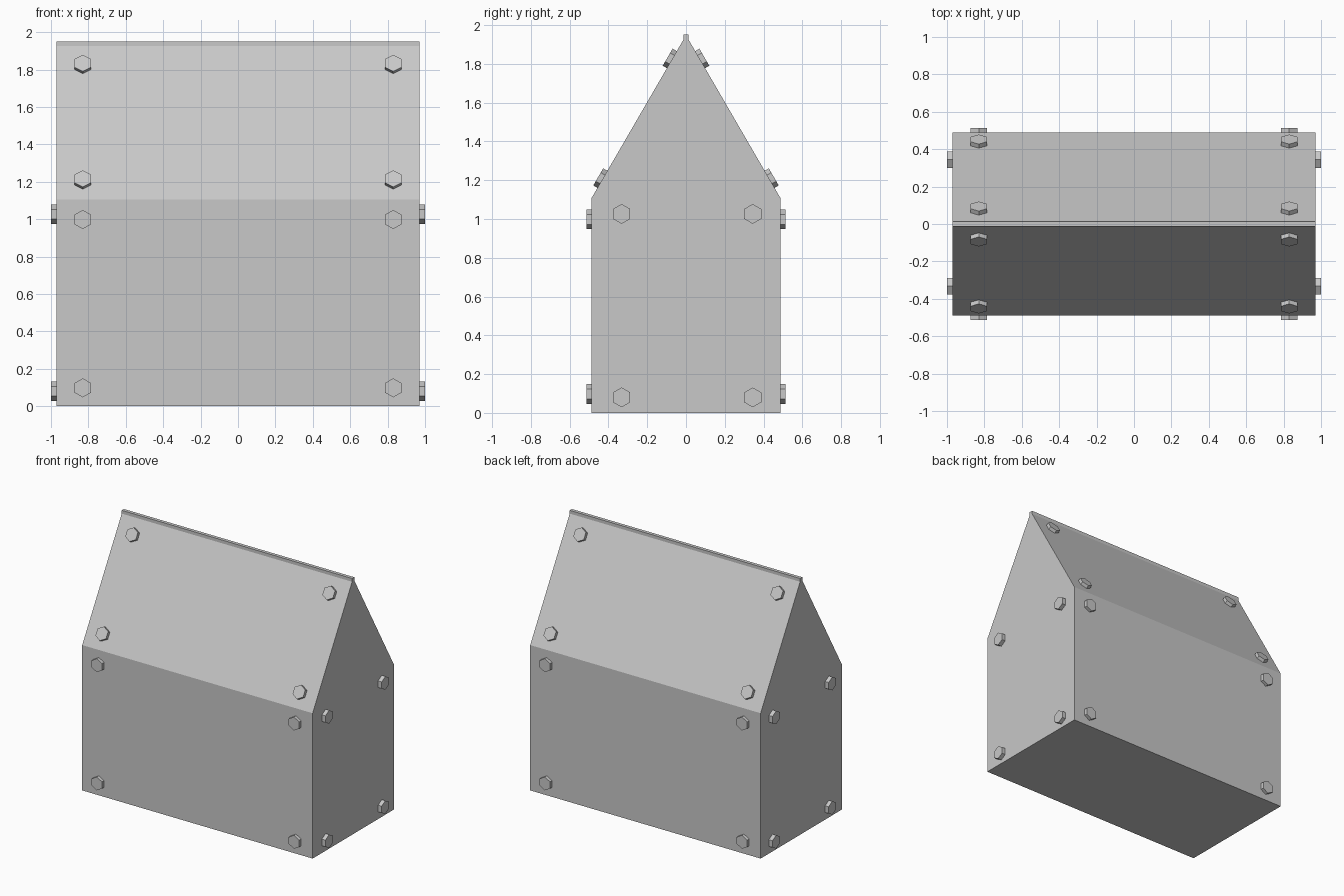
import bpy, bmesh, math
from mathutils import Matrix, Vector

if "Cube" in bpy.data.objects:
    bpy.data.objects.remove(bpy.data.objects["Cube"])

HALF_X, HALF_Y = 0.97, 0.488
EAVE_Z, RIDGE_Z, TOP_Z, RIDGE_Y = 1.106, 1.925, 1.95, 0.013

grey = bpy.data.materials.new("plain grey")
grey.diffuse_color = (0.58, 0.58, 0.58, 1)
grey.use_nodes = True
grey.node_tree.nodes["Principled BSDF"].inputs["Base Color"].default_value = grey.diffuse_color


def finish(name, bm):
    bmesh.ops.recalc_face_normals(bm, faces=bm.faces)
    mesh = bpy.data.meshes.new(name)
    bm.to_mesh(mesh)
    bm.free()
    mesh.materials.append(grey)
    obj = bpy.data.objects.new(name, mesh)
    bpy.context.collection.objects.link(obj)
    return obj


def extrude_profile(name, points):
    """Extrude a (y, z) outline along the full length in x."""
    bm = bmesh.new()
    face = bm.faces.new([bm.verts.new((-HALF_X, y, z)) for y, z in points])
    ext = bmesh.ops.extrude_face_region(bm, geom=[face])["geom"]
    verts = [v for v in ext if isinstance(v, bmesh.types.BMVert)]
    bmesh.ops.translate(bm, verts=verts, vec=(2 * HALF_X, 0, 0))
    return finish(name, bm)


def bolt(name, centre, normal, up, height=0.025, radius=0.051):
    """Hexagonal bolt head seated on a face, one corner pointing along 'up'."""
    n, u = Vector(normal).normalized(), Vector(up).normalized()
    bm = bmesh.new()
    rings = []
    for offset in (-0.005, height):
        ring = []
        for i in range(6):
            spin = Matrix.Rotation(i * math.pi / 3, 3, n)
            ring.append(bm.verts.new(Vector(centre) + n * offset + spin @ (u * radius)))
        rings.append(ring)
        bm.faces.new(ring)
    for i in range(6):
        j = (i + 1) % 6
        bm.faces.new((rings[0][i], rings[0][j], rings[1][j], rings[1][i]))
    finish(name, bm)


# Gabled body with a thin square bar along the ridge
extrude_profile("house_body", [(-HALF_Y, 0), (HALF_Y, 0), (HALF_Y, EAVE_Z),
                               (RIDGE_Y, RIDGE_Z), (-RIDGE_Y, RIDGE_Z), (-HALF_Y, EAVE_Z)])
extrude_profile("ridge_bar", [(-RIDGE_Y, RIDGE_Z), (RIDGE_Y, RIDGE_Z),
                              (RIDGE_Y, TOP_Z), (-RIDGE_Y, TOP_Z)])

run, rise = HALF_Y - RIDGE_Y, RIDGE_Z - EAVE_Z
for s in (-1, 1):
    # Long walls
    for x in (-0.83, 0.83):
        for z in (0.098, 0.998):
            bolt("wall_bolt", (x, s * HALF_Y, z), (0, s, 0), (0, 0, 1))
        # Roof slopes
        for y in (0.073, 0.431):
            z = EAVE_Z + (HALF_Y - y) * rise / run
            bolt("roof_bolt", (x, s * y, z), (0, s * rise, run), (0, -s * run, rise))
    # Gable ends
    for y in (-0.332, 0.344):
        for z in (0.08, 1.026):
            bolt("gable_bolt", (s * HALF_X, y, z), (s, 0, 0), (0, 0, 1), height=0.03)
